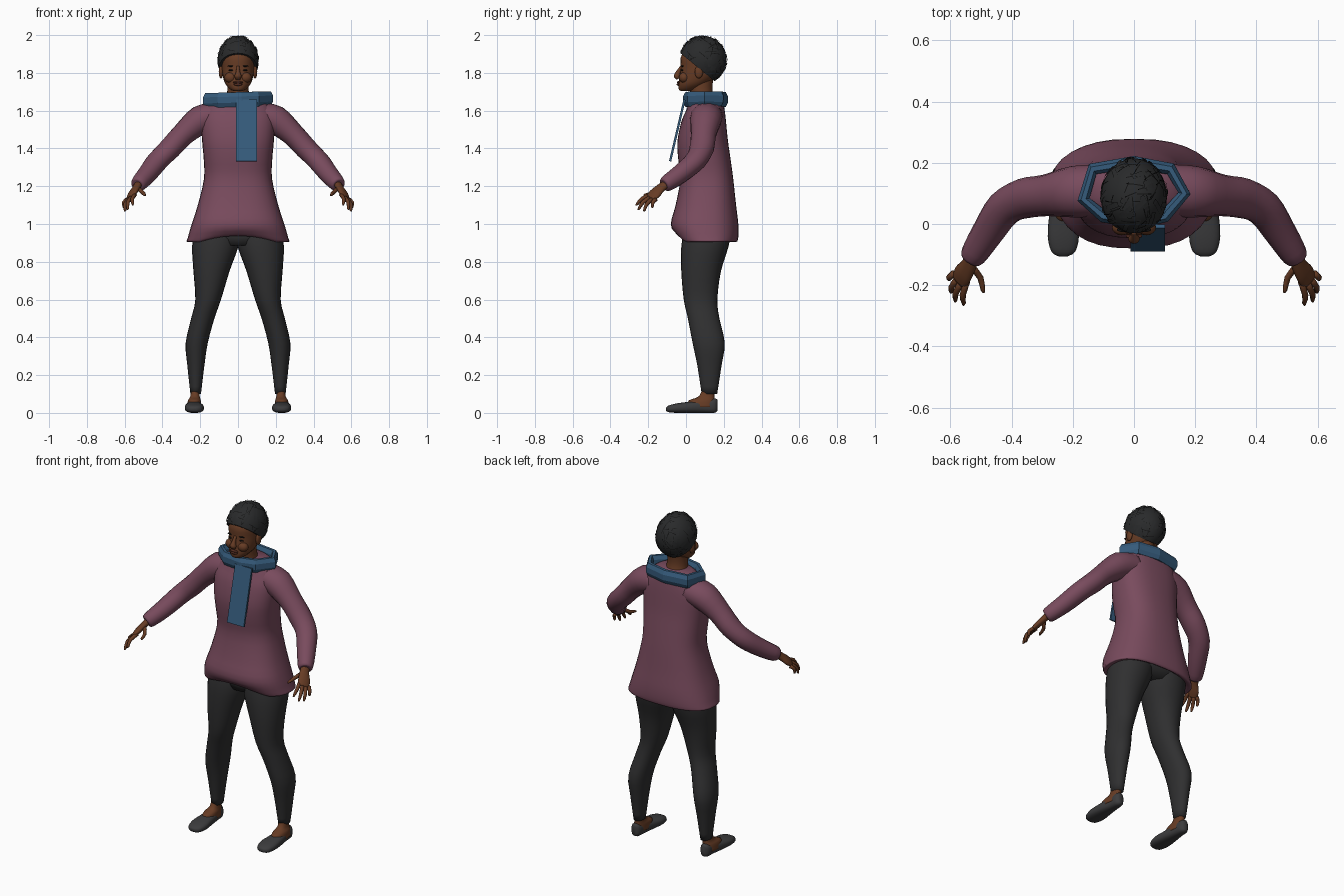
import bpy, bmesh, math, random
from mathutils import Vector, Matrix

if "Cube" in bpy.data.objects:
    bpy.data.objects.remove(bpy.data.objects["Cube"])
random.seed(4)


def material(name, r, g, b):
    m = bpy.data.materials.new(name)
    m.use_nodes = True
    m.diffuse_color = (r, g, b, 1)
    bsdf = m.node_tree.nodes["Principled BSDF"]
    bsdf.inputs["Base Color"].default_value = (r, g, b, 1)
    bsdf.inputs["Roughness"].default_value = 0.8
    return m


PLUM = material("plum knit", 0.19, 0.07, 0.11)
BLUE = material("blue wool", 0.036, 0.105, 0.2)
CHARCOAL = material("charcoal cloth", 0.029, 0.029, 0.03)
LEATHER = material("grey leather", 0.045, 0.045, 0.047)
SKIN = material("brown skin", 0.135, 0.045, 0.018)
LIP = material("dark lip", 0.09, 0.026, 0.015)
HAIR = material("black hair", 0.022, 0.023, 0.024)
STRAND = material("hair shadow", 0.006, 0.006, 0.006)


def finish(bm, name, mat, smooth=True, mirror=False):
    bmesh.ops.recalc_face_normals(bm, faces=bm.faces)
    me = bpy.data.meshes.new(name)
    bm.to_mesh(me)
    bm.free()
    me.materials.append(mat)
    for p in me.polygons:
        p.use_smooth = smooth
    ob = bpy.data.objects.new(name, me)
    bpy.context.collection.objects.link(ob)
    if mirror:
        ob.modifiers.new("Mirror", 'MIRROR')
    return ob


def box_ring(section, axis='Z', n=24, power=2.3):
    """Rounded ring filling the bounds (position, x0, x1, b0, b1)."""
    t, x0, x1, b0, b1 = section
    ring = []
    for i in range(n):
        a = math.tau * i / n
        c, s = math.cos(a), math.sin(a)
        x = (x0 + x1) / 2 + (x1 - x0) / 2 * math.copysign(abs(c) ** (2 / power), c)
        b = (b0 + b1) / 2 + (b1 - b0) / 2 * math.copysign(abs(s) ** (2 / power), s)
        ring.append(Vector((x, b, t) if axis == 'Z' else (x, t, b)))
    return ring


def tube_rings(path, ref=(0, 0, 1), n=14, closed=False, turn=0.0):
    """Rings along (point, side radius, other radius) entries."""
    pts = [Vector(p[0]) for p in path]
    rings = []
    for i, (_, ru, rv) in enumerate(path):
        if closed:
            d = pts[(i + 1) % len(pts)] - pts[i - 1]
        else:
            d = pts[min(i + 1, len(pts) - 1)] - pts[max(i - 1, 0)]
        d.normalize()
        u = d.cross(Vector(ref)).normalized()
        v = u.cross(d)
        rings.append([pts[i] + u * ru * math.cos(math.tau * k / n + turn)
                      + v * rv * math.sin(math.tau * k / n + turn) for k in range(n)])
    return rings


def refine(rings, steps=3):
    """Smooth in-between rings."""
    out = []
    last = len(rings) - 1
    for i in range(last):
        quad = [rings[max(i - 1, 0)], rings[i], rings[i + 1], rings[min(i + 2, last)]]
        for s in range(steps):
            t = s / steps
            out.append([b + ((c - a) * t + (2 * a - 5 * b + 4 * c - d) * t * t
                             + (3 * b - a - 3 * c + d) * t ** 3) / 2
                        for a, b, c, d in zip(*quad)])
    return out + [rings[last]]


def loft(name, rings, mat, smooth=True, mirror=False, closed=False):
    bm = bmesh.new()
    rows = [[bm.verts.new(p) for p in r] for r in rings]
    pairs = list(zip(rows, rows[1:])) + ([(rows[-1], rows[0])] if closed else [])
    for a, b in pairs:
        for k in range(len(a)):
            j = (k + 1) % len(a)
            bm.faces.new((a[k], a[j], b[j], b[k]))
    if not closed:
        bm.faces.new(rows[0])
        bm.faces.new(rows[-1])
    return finish(bm, name, mat, smooth, mirror)


def ball(name, loc, size, mat, mirror=False):
    bm = bmesh.new()
    bmesh.ops.create_uvsphere(bm, u_segments=16, v_segments=10, radius=1,
                              matrix=Matrix.Translation(loc) @ Matrix.Diagonal((*size, 1)))
    return finish(bm, name, mat, True, mirror)


# Sweater body: (height, half width, front, back)
body = [(.93, .2, .0, .23), (.905, .268, -.03, .265), (.93, .265, -.055, .277),
        (1.0, .245, -.08, .277), (1.1, .213, -.055, .265), (1.24, .18, -.03, .25),
        (1.35, .182, -.042, .235), (1.44, .19, -.045, .222), (1.54, .195, -.025, .212),
        (1.6, .18, .0, .205), (1.65, .145, .02, .195), (1.68, .1, .04, .17)]
rings = refine([box_ring((z, -w, w, f, b), n=32, power=2.5) for z, w, f, b in body])
for ring in rings:
    for p in ring:  # hem lifts at the front centre
        if p.z < .98 and p.y < .08:
            p.z += .035 * max(0, 1 - (p.x / .2) ** 2) * (.98 - p.z) / .08
loft("sweater_body", rings, PLUM)

# Sleeves
loft("sweater_sleeves", refine(tube_rings([
    ((.1, .11, 1.575), .085, .075), ((.2, .105, 1.55), .084, .078),
    ((.29, .093, 1.475), .068, .062), ((.36, .083, 1.4), .066, .058),
    ((.425, .05, 1.335), .06, .055), ((.48, -.03, 1.265), .052, .05),
    ((.527, -.105, 1.212), .042, .042), ((.533, -.115, 1.206), .026, .026)])),
    PLUM, mirror=True)

# Hands: flattened palm with five tapering fingers
along, across = Vector((.04, -.07, -.07)), Vector((.045, .04, -.03))
palm_normal = along.cross(across)
loft("palms", refine(tube_rings([
    ((.525, -.1, 1.215), .024, .02), ((.54, -.135, 1.19), .028, .018),
    ((.56, -.165, 1.16), .036, .016), ((.572, -.19, 1.137), .03, .01)], palm_normal)),
    SKIN, mirror=True)
fingers = {"thumbs": ((.53, -.14, 1.19), (.49, -.225, 1.15)),
           "index_fingers": ((.546, -.187, 1.155), (.558, -.267, 1.1)),
           "middle_fingers": ((.565, -.19, 1.142), (.586, -.255, 1.075)),
           "ring_fingers": ((.578, -.178, 1.133), (.6, -.225, 1.067)),
           "little_fingers": ((.588, -.16, 1.13), (.606, -.18, 1.085))}
for name, (a, b) in fingers.items():
    a, b = Vector(a), Vector(b)
    bend = Vector((.008, -.006, .006)) * (-1 if name == "thumbs" else 1)
    loft(name, refine(tube_rings([(a, .011, .011), (a.lerp(b, .5) + bend, .0105, .01),
                                  (a.lerp(b, .9), .007, .007), (b, .002, .002)],
                                 palm_normal, n=8), 2), SKIN, mirror=True)

# Trousers
legs = [(.97, -.01, .23, -.01, .24), (.88, -.002, .243, -.025, .225),
        (.75, .045, .236, -.025, .185), (.6, .09, .226, -.012, .166),
        (.5, .125, .248, .01, .177), (.37, .16, .277, .035, .205),
        (.25, .178, .268, .06, .188), (.1, .196, .252, .083, .165)]
loft("trouser_legs", refine([box_ring(s, power=2.1) for s in legs]), CHARCOAL, mirror=True)
loft("trouser_seat", [box_ring(s) for s in ((.885, -.1, .1, .0, .2), (.93, -.22, .22, -.01, .235),
                                            (1.02, -.2, .2, -.01, .23))], CHARCOAL)

# Feet and slip-on shoes
loft("feet", refine([box_ring(s) for s in (
    (.03, .195, .27, .0, .155), (.066, .197, .265, .015, .152),
    (.09, .203, .252, .07, .15), (.16, .205, .245, .095, .152))]), SKIN, mirror=True)
shoe = [(-.106, .218, .246, .012, .028), (-.09, .192, .27, .003, .04),
        (-.04, .18, .282, 0, .052), (.03, .188, .277, 0, .06),
        (.1, .198, .265, 0, .068), (.15, .204, .26, 0, .077), (.166, .22, .245, .01, .07)]
loft("shoes", refine([box_ring(s, 'Y', power=2.6) for s in shoe]), LEATHER, mirror=True)

# Neck and head
loft("neck", refine([box_ring(s, power=2) for s in (
    (1.62, -.08, .08, .03, .17), (1.68, -.06, .06, .025, .145),
    (1.73, -.056, .056, .02, .14), (1.8, -.056, .056, .03, .15))]), SKIN)
skull = [(1.703, .02, -.025, .03), (1.712, .04, -.038, .06), (1.74, .066, -.04, .11),
         (1.78, .08, -.034, .16), (1.83, .087, -.028, .19), (1.88, .088, -.028, .2),
         (1.92, .07, -.004, .18), (1.96, .04, .04, .14)]
loft("head", refine([box_ring((z, -w, w, f, b), power=2.15) for z, w, f, b in skull]), SKIN)

# Face
loft("nose", refine(tube_rings([
    ((0, -.025, 1.835), .008, .006), ((0, -.04, 1.805), .011, .012),
    ((0, -.048, 1.783), .019, .017), ((0, -.042, 1.768), .014, .01)], (0, 1, 0), n=12)), SKIN)
ball("ears", (.09, .068, 1.805), (.012, .022, .034), SKIN, True)
ball("cheeks", (.04, -.01, 1.775), (.032, .027, .028), SKIN, True)
ball("upper_lip", (0, -.039, 1.75), (.027, .01, .0065), LIP)
ball("lower_lip", (0, -.04, 1.739), (.023, .01, .0075), LIP)
ball("eyes", (.035, -.019, 1.814), (.014, .007, .005), STRAND, True)
ball("eyebrows", (.036, -.019, 1.836), (.02, .007, .004), STRAND, True)

# Cropped hair: dome cut along a sloping hairline
centre, radii = Vector((0, .09, 1.868)), Vector((.108, .125, .128))
line_point, line_normal = Vector((0, -.03, 1.905)), Vector((0, .14, .17)).normalized()
bm = bmesh.new()
bmesh.ops.create_uvsphere(bm, u_segments=28, v_segments=18, radius=1,
                          matrix=Matrix.Translation(centre) @ Matrix.Diagonal((*radii, 1)))
cut = bmesh.ops.bisect_plane(bm, geom=bm.verts[:] + bm.edges[:] + bm.faces[:],
                             plane_co=line_point, plane_no=line_normal, clear_inner=True)
bmesh.ops.holes_fill(bm, edges=[e for e in cut["geom_cut"] if isinstance(e, bmesh.types.BMEdge)])
hair = finish(bm, "hair", HAIR)
bpy.context.view_layer.objects.active = hair
hair.select_set(True)
bpy.ops.object.shade_smooth_by_angle(angle=math.radians(50))

# Short strands lying over the hair in mixed directions
for name, mat, count, width in (("dark_strands", STRAND, 110, .014), ("raised_locks", HAIR, 90, .07)):
    bm = bmesh.new()
    for _ in range(count):
        n = Vector([random.gauss(0, 1) for _ in range(3)]).normalized()
        t = n.cross(Vector([random.gauss(0, 1) for _ in range(3)])).normalized()
        side = n.cross(t) * width
        span = random.uniform(.25, .6)
        previous = None
        for s in range(6):
            a = span * s / 5
            lift = 1.008 + .03 * s / 5
            p = (n * math.cos(a) + t * math.sin(a)) * lift
            pair = [centre + (p + side * k) * radii for k in (-1, 1)]
            if (pair[0] - line_point).dot(line_normal) < .006:
                break
            pair = [bm.verts.new(q) for q in pair]
            if previous:
                bm.faces.new((previous[0], previous[1], pair[1], pair[0]))
            previous = pair
    finish(bm, name, mat, False)

# Scarf: faceted loop with one hanging end
loop = [(-.165, .08), (-.135, .18), (0, .202), (.12, .18), (.165, .1), (.1, .025),
        (.02, .005), (-.1, .025)]
loft("scarf_loop", tube_rings([((x, y, 1.659 + x * .03), .022, .042) for x, y in loop],
                              n=8, closed=True, turn=math.pi / 8), BLUE, False, closed=True)
bm = bmesh.new()
bmesh.ops.create_cube(bm, size=1, matrix=Matrix.Translation((.045, -.046, 1.495))
                      @ Matrix.Rotation(-.23, 4, 'X') @ Matrix.Diagonal((.112, .012, .335, 1)))
finish(bm, "scarf_end", BLUE, False)
